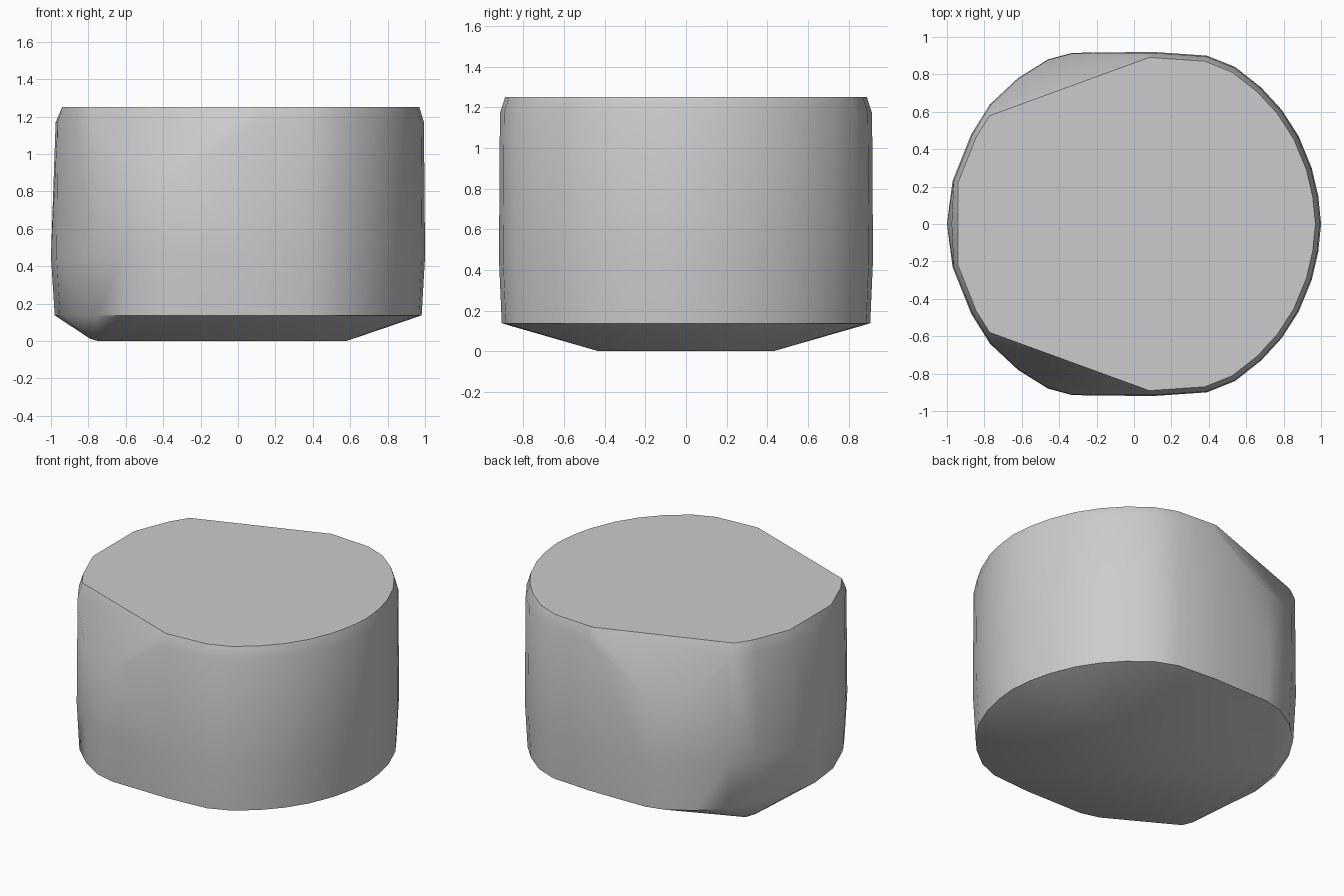
import bpy
import bmesh
from mathutils import Vector

if "Cube" in bpy.data.objects:
    bpy.data.objects.remove(bpy.data.objects["Cube"], do_unlink=True)

# Plain grey stone
stone = bpy.data.materials.new("stone_grey")
stone.use_nodes = True
GREY = (0.6, 0.6, 0.6, 1)
stone.diffuse_color = GREY
stone.node_tree.nodes["Principled BSDF"].inputs["Base Color"].default_value = GREY

# Half outline of the widest section, mirrored in y
half = [(-1, 0), (-.97, .23), (-.87, .48), (-.77, .64), (-.62, .78), (-.46, .88),
        (-.33, .915), (.1, .92), (.39, .9), (.54, .84), (.68, .73), (.79, .61),
        (.88, .47), (.95, .3), (.985, .15), (1, 0)]
outline = half + [(x, -y) for x, y in half[1:-1]]


def ring(z, sx, sy, left):
    """Scaled outline at one height, trimmed flat on its left end."""
    return [(max(x * sx, left), y * sy, z) for x, y in outline]


# Body sections, from the lower rim to the flat top
points = (ring(.137, .982, .985, -.98) + ring(.45, 1, 1, -1)
          + ring(1.17, .994, .995, -.975) + ring(1.25, .97, .967, -.94))

# Small foot that the underside tapers to
for s in (-1, 1):
    points += [(-.79, s * .38, .012), (-.75, s * .43, 0), (.25, s * .43, 0), (.58, s * .2, 0)]

bm = bmesh.new()


def wrap(coords):
    """Replace the mesh by the convex hull of the points."""
    bm.clear()
    for co in coords:
        bm.verts.new(co)
    hull = bmesh.ops.convex_hull(bm, input=bm.verts)
    loose = {v for v in hull["geom_interior"] + hull["geom_unused"]
             if isinstance(v, bmesh.types.BMVert)}
    bmesh.ops.delete(bm, geom=list(loose), context='VERTS')


wrap(points)

# Slanted corner cuts on the two upper shoulders
for s in (-1, 1):
    a, b, c = Vector((-.77, s * .58, 1.25)), Vector((.08, s * .89, 1.25)), Vector((-.42, s * .89, .88))
    normal = (b - a).cross(c - a).normalized()
    if normal.z < 0:
        normal.negate()
    bmesh.ops.bisect_plane(bm, geom=bm.verts[:] + bm.edges[:] + bm.faces[:], dist=1e-5,
                           plane_co=a, plane_no=normal, clear_outer=True)
    wrap([v.co.copy() for v in bm.verts])

bmesh.ops.remove_doubles(bm, verts=bm.verts, dist=.002)
bmesh.ops.dissolve_limit(bm, angle_limit=.01, verts=bm.verts, edges=bm.edges)
bmesh.ops.recalc_face_normals(bm, faces=bm.faces)

mesh = bpy.data.meshes.new("stone_block")
bm.to_mesh(mesh)
bm.free()
mesh.materials.append(stone)
block = bpy.data.objects.new("stone_block", mesh)
bpy.context.collection.objects.link(block)

# Soft sides, crisp rims
bpy.ops.object.select_all(action='DESELECT')
block.select_set(True)
bpy.context.view_layer.objects.active = block
bpy.ops.object.shade_smooth_by_angle(angle=.75)
